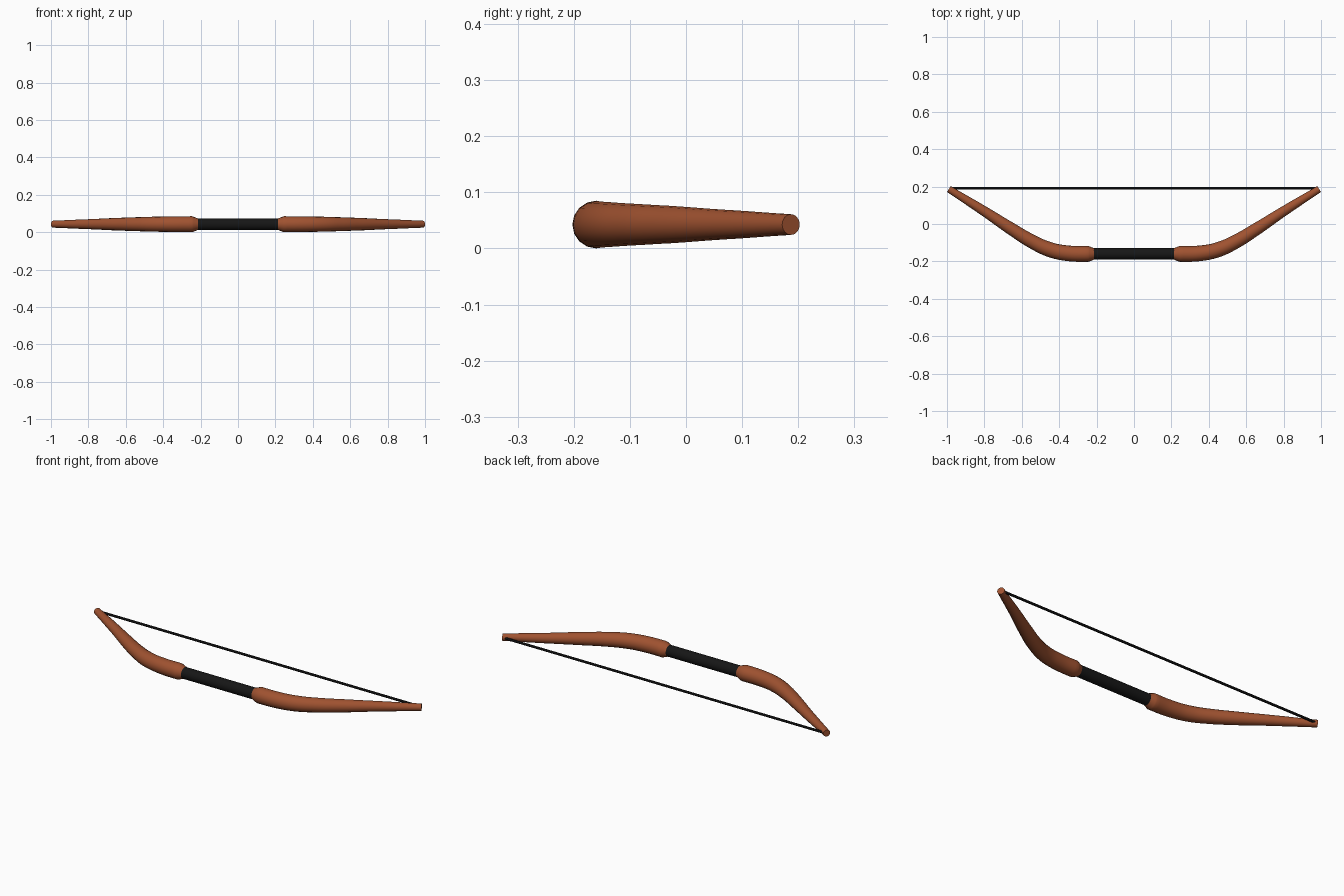
import bpy
from math import pi, radians

if "Cube" in bpy.data.objects:
    bpy.data.objects.remove(bpy.data.objects["Cube"])

Z = 0.0425


def material(name, color):
    m = bpy.data.materials.new(name)
    m.diffuse_color = (*color, 1)
    m.use_nodes = True
    m.node_tree.nodes["Principled BSDF"].inputs["Base Color"].default_value = m.diffuse_color
    return m


wood = material("wood", (0.35, 0.085, 0.03))
black = material("black", (0.008, 0.008, 0.008))


def finish(obj, mat):
    obj.data.materials.clear()
    obj.data.materials.append(mat)
    bpy.ops.object.select_all(action='DESELECT')
    obj.select_set(True)
    bpy.context.view_layer.objects.active = obj
    bpy.ops.object.shade_smooth_by_angle(angle=radians(30))


def rod(name, radius, length, y, sides, mat):
    bpy.ops.mesh.primitive_cylinder_add(vertices=sides, radius=radius, depth=length,
                                        location=(0, y, Z), rotation=(0, pi / 2, 0))
    obj = bpy.context.object
    obj.name = name
    finish(obj, mat)


def limb(name, side):
    # x, y, radius along the limb, from grip to tip
    path = [(0.215, -0.16, 0.031), (0.245, -0.16, 0.0425), (0.35, -0.157, 0.0418),
            (0.45, -0.137, 0.040), (0.55, -0.091, 0.037), (0.65, -0.030, 0.0335),
            (0.80, 0.068, 0.0265), (0.99, 0.187, 0.0185)]
    curve = bpy.data.curves.new(name, 'CURVE')
    curve.dimensions = '3D'
    curve.bevel_depth = 1.0
    curve.bevel_resolution = 6
    curve.resolution_u = 6
    curve.use_fill_caps = True
    spline = curve.splines.new('BEZIER')
    spline.bezier_points.add(len(path) - 1)
    for i, (p, (x, y, r)) in enumerate(zip(spline.bezier_points, path)):
        p.co = (side * x, y, Z)
        p.radius = r
        p.handle_left_type = p.handle_right_type = 'VECTOR' if i == 0 else 'AUTO'
    obj = bpy.data.objects.new(name, curve)
    bpy.context.collection.objects.link(obj)
    bpy.ops.object.select_all(action='DESELECT')
    obj.select_set(True)
    bpy.context.view_layer.objects.active = obj
    bpy.ops.object.convert(target='MESH')
    finish(bpy.context.object, wood)


# Two curved wooden limbs
limb("limb_left", -1)
limb("limb_right", 1)

# Wrapped grip between the limbs, and the string between the tips
rod("grip", 0.0305, 0.45, -0.16, 32, black)
rod("bow_string", 0.0065, 1.95, 0.19, 12, black)
